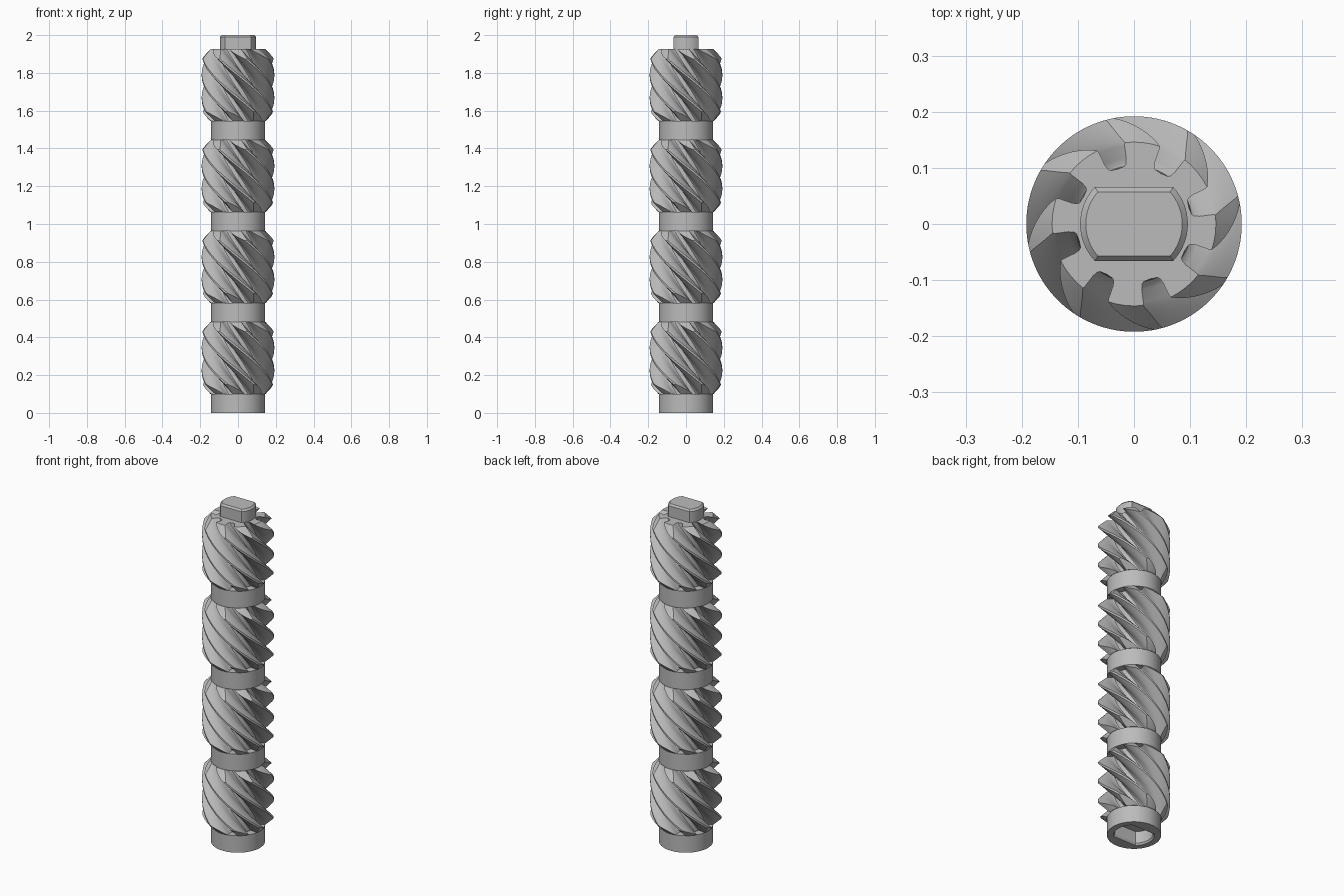
import bpy, bmesh, math

cube = bpy.data.objects.get("Cube")
if cube:
    bpy.data.objects.remove(cube, do_unlink=True)

TEETH = 8
PITCH = 0.4814        # height of one collar plus one gear section
COLLAR_H = 0.1
COLLAR_R, OUTER_R, ROOT_R = 0.144, 0.192, 0.102
PITCH_R, BASE_R = 0.1536, 0.14
CHAMFER = 0.05
TWIST = -1 / PITCH_R  # left-handed, 45 degrees at the pitch circle

steel = bpy.data.materials.new("plain_grey")
steel.use_nodes = True
grey = (0.5, 0.5, 0.5, 1)
steel.diffuse_color = grey
steel.node_tree.nodes["Principled BSDF"].inputs["Base Color"].default_value = grey


def loft(name, rings):
    """Closed solid through a stack of rings with equal point counts."""
    bm = bmesh.new()
    loops = [[bm.verts.new(p) for p in ring] for ring in rings]
    n = len(loops[0])
    for low, high in zip(loops, loops[1:]):
        for i in range(n):
            j = (i + 1) % n
            bm.faces.new((low[i], low[j], high[j], high[i]))
    bm.faces.new(loops[0][::-1])
    bm.faces.new(loops[-1])
    bmesh.ops.recalc_face_normals(bm, faces=bm.faces[:])
    mesh = bpy.data.meshes.new(name)
    bm.to_mesh(mesh)
    bm.free()
    mesh.materials.append(steel)
    ob = bpy.data.objects.new(name, mesh)
    bpy.context.collection.objects.link(ob)
    return ob


def smooth(ob):
    bpy.ops.object.select_all(action='DESELECT')
    ob.select_set(True)
    bpy.context.view_layer.objects.active = ob
    bpy.ops.object.shade_smooth_by_angle(angle=math.radians(32))


def circle(r, z, n=96):
    return [(r * math.cos(math.tau * i / n), r * math.sin(math.tau * i / n), z)
            for i in range(n)]


def two_flats(r, flat, z, n=16):
    """Round outline trimmed by two parallel flats."""
    half = math.asin(flat / r)
    angles = [side + half * (2 * i / n - 1) for side in (0, math.pi) for i in range(n + 1)]
    return [(r * math.cos(a), r * math.sin(a), z) for a in angles]


def involute(r):
    a = math.acos(BASE_R / r)
    return math.degrees(math.tan(a) - a)


def gear_ring(z, tip):
    """Involute tooth outline: rounded groove floor, flaring walls, narrow tooth top."""
    wall = [(7, ROOT_R + 0.002), (9, 0.108), (9.8, 0.118)]
    for k in range(7):
        r = BASE_R + (tip - BASE_R) * k / 6
        wall.append((11.25 + involute(r) - involute(PITCH_R), r))
    edge = wall[-1][0]
    top = [(edge + (45 - 2 * edge) * k / 4, tip) for k in range(1, 4)]
    outline = [(-d, r) for d, r in reversed(wall)] + [(0, ROOT_R)] + wall + top
    turn = TWIST * (z - PITCH) + math.radians(16.5)
    ring = []
    for t in range(TEETH):
        for deg, r in outline:
            a = turn + math.radians(deg) + t * math.tau / TEETH
            ring.append((r * math.cos(a), r * math.sin(a), z))
    return ring


# Helical gear section, chamfered at both ends
STEPS = 60
END_R = COLLAR_R + 0.002
rings = []
for s in range(STEPS + 1):
    z = COLLAR_H + (PITCH - COLLAR_H) * s / STEPS
    edge = min(z - COLLAR_H, PITCH - z)
    rings.append(gear_ring(z, END_R + (OUTER_R - END_R) * min(1, edge / CHAMFER)))

gear = loft("helical_gear_1", rings)
smooth(gear)
for k in range(1, 4):
    copy = bpy.data.objects.new(f"helical_gear_{k + 1}", gear.data)
    copy.location.z = k * PITCH
    bpy.context.collection.objects.link(copy)

# Plain collars below each gear section
collars = []
for k in range(4):
    base = k * PITCH
    collars.append(loft(f"collar_{k + 1}",
                        [circle(COLLAR_R, base), circle(COLLAR_R, base + COLLAR_H)]))

# Drive socket cut into the lowest collar
cutter = loft("socket_cutter", [two_flats(0.116, 0.085, -0.01), two_flats(0.102, 0.072, 0.01),
                                two_flats(0.102, 0.072, 0.08)])
cutter.hide_render = True
cut = collars[0].modifiers.new("socket", 'BOOLEAN')
cut.operation = 'DIFFERENCE'
cut.solver = 'EXACT'
cut.object = cutter
bpy.context.view_layer.objects.active = collars[0]
bpy.ops.object.modifier_apply(modifier=cut.name)
bpy.data.objects.remove(cutter, do_unlink=True)

# Drive tab on top
tab = loft("drive_tab", [two_flats(0.096, 0.066, 1.92), two_flats(0.096, 0.066, 1.99),
                         two_flats(0.086, 0.057, 2.0)])

for ob in collars + [tab]:
    smooth(ob)
